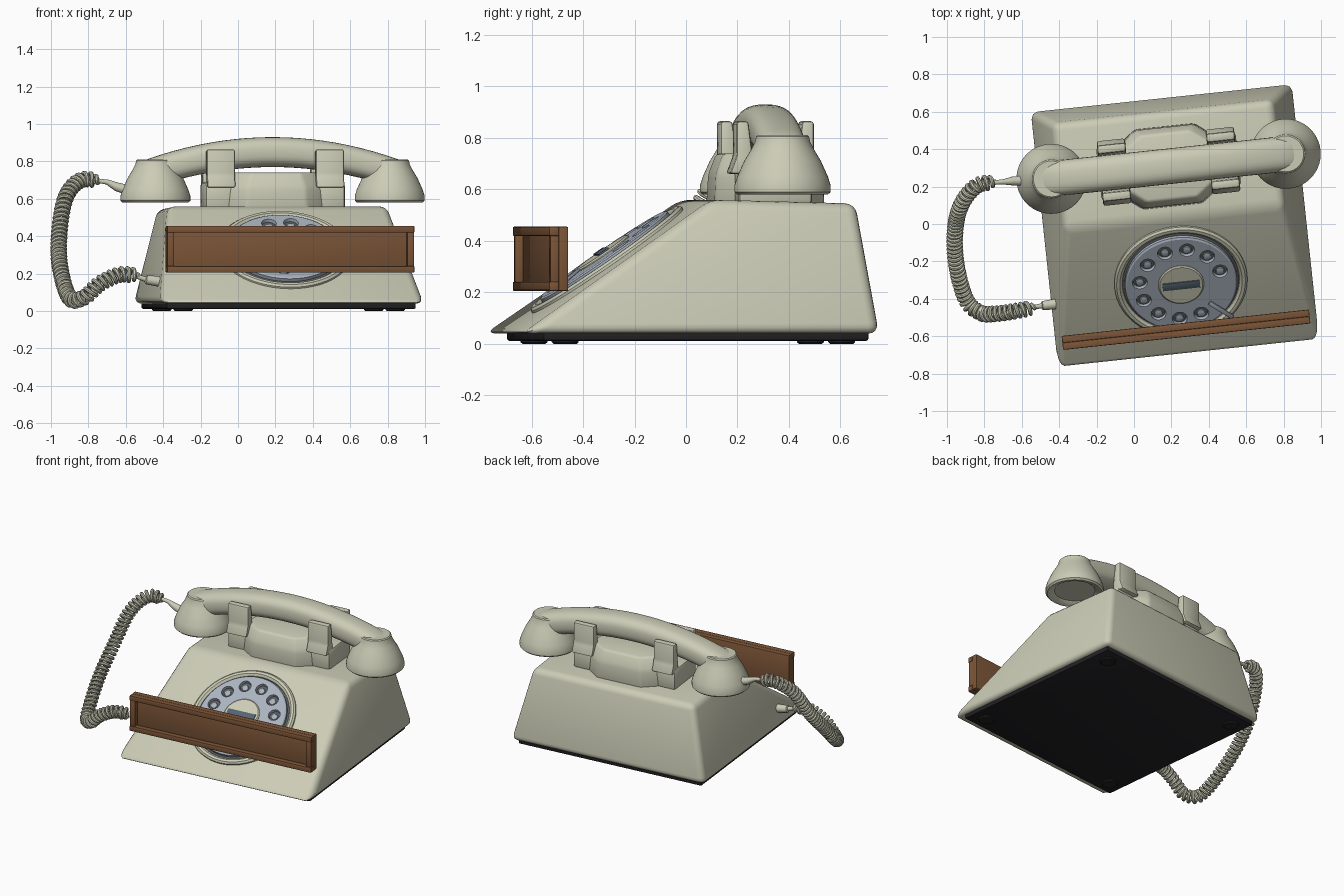
import bpy, bmesh, math
from mathutils import Matrix, Vector

cube = bpy.data.objects.get("Cube")
if cube:
    bpy.data.objects.remove(cube, do_unlink=True)


def material(name, color):
    m = bpy.data.materials.new(name)
    m.use_nodes = True
    m.diffuse_color = (*color, 1)
    bsdf = next(n for n in m.node_tree.nodes if n.type == 'BSDF_PRINCIPLED')
    bsdf.inputs["Base Color"].default_value = (*color, 1)
    return m


CREAM = material("cream plastic", (0.60, 0.60, 0.47))
STEEL = material("blue grey dial", (0.40, 0.45, 0.52))
DARK = material("dark grey", (0.10, 0.11, 0.11))
SLATE = material("slate label", (0.09, 0.13, 0.17))
BLACK = material("black base", (0.016, 0.016, 0.019))
WOOD = material("brown wood", (0.20, 0.09, 0.038))

# The telephone stands turned a little about the vertical
ROOT = Matrix.Translation((0.217, 0.007, 0)) @ Matrix.Rotation(math.radians(6.1), 4, 'Z')
move = Matrix.Translation


def finish(name, bm, mat, matrix=ROOT, smooth=True):
    bmesh.ops.recalc_face_normals(bm, faces=bm.faces)
    bm.transform(matrix)
    mesh = bpy.data.meshes.new(name)
    bm.to_mesh(mesh)
    bm.free()
    mesh.materials.append(mat)
    if smooth:
        mesh.shade_smooth()
        mesh.set_sharp_from_angle(angle=math.radians(35))
    obj = bpy.data.objects.new(name, mesh)
    bpy.context.collection.objects.link(obj)
    return obj


def loft(rings, bm=None):
    """Skin a list of equal-length point rings and cap both ends."""
    bm = bm or bmesh.new()
    loops = [[bm.verts.new(p) for p in ring] for ring in rings]
    n = len(loops[0])
    for a, b in zip(loops, loops[1:]):
        for i in range(n):
            j = (i + 1) % n
            bm.faces.new((a[i], a[j], b[j], b[i]))
    bm.faces.new(loops[0][::-1])
    bm.faces.new(loops[-1])
    return bm


def circle(r, z, n=48, x=0, y=0):
    return [(x + r * math.cos(a), y + r * math.sin(a), z)
            for a in (i * math.tau / n for i in range(n))]


def lathe(name, profile, mat, matrix=ROOT, n=48):
    return finish(name, loft([circle(r, z, n) for r, z in profile]), mat, matrix)


def rounded(bm, width, segments=3):
    bmesh.ops.bevel(bm, geom=bm.edges[:], offset=width, segments=segments,
                    profile=0.5, affect='EDGES', clamp_overlap=True)
    return bm


def rect(x0, x1, y0, y1, z):
    return [(x0, y0, z), (x1, y0, z), (x1, y1, z), (x0, y1, z)]


def box(name, center, size, mat, bevel=0.01, matrix=ROOT):
    x, y, z = (s / 2 for s in size)
    bm = loft([rect(-x, x, -y, y, -z), rect(-x, x, -y, y, z)])
    return finish(name, rounded(bm, bevel, 2), mat, matrix @ move(center))


def tube(name, points, radii, mat, sides=8):
    points = [Vector(p) for p in points]
    rings = []
    for p, t, n, b, i in frames(points):
        r = radii[i] if isinstance(radii, list) else radii
        rings.append([p + r * (n * math.cos(a) + b * math.sin(a))
                      for a in (k * math.tau / sides for k in range(sides))])
    return finish(name, loft(rings), mat, Matrix())


def frames(points):
    n = Vector((0.1, 1, 0.2))
    for i, p in enumerate(points):
        t = (points[min(i + 1, len(points) - 1)] - points[max(i - 1, 0)]).normalized()
        n = (n - t * n.dot(t)).normalized()
        yield p, t, n, t.cross(n), i


# Wedge-shaped housing
body = loft([rect(-0.71, 0.71, -0.72, 0.675, 0.04), rect(-0.59, 0.59, 0.03, 0.595, 0.56)])
for v in body.verts:
    if v.co.z > 0.5 and v.co.y > 0.3:
        v.co.z = 0.545
finish("housing", rounded(body, 0.04, 4), CREAM)

# Base plate and feet
box("base_plate", (0, 0, 0.032), (1.34, 1.27, 0.04), BLACK, 0.008)
for sx in (-1, 1):
    for sy in (-1, 1):
        lathe("foot", [(0.045, 0), (0.052, 0.006), (0.055, 0.02)], BLACK,
              ROOT @ move((sx * 0.57, sy * 0.54, 0)), 24)

# Dial on the sloping front
slope = math.atan2(0.52, 0.75)
DIAL = ROOT @ move((0, -0.313, 0.322)) @ Matrix.Rotation(slope, 4, 'X')
lathe("dial_surround", [(0.358, -0.02), (0.356, 0.01), (0.345, 0.02), (0.328, 0.02),
                        (0.314, 0.008), (0.312, -0.01)], CREAM, DIAL, 64)
lathe("number_plate", [(0.312, -0.01), (0.312, 0.004), (0.305, 0.008)], DARK, DIAL, 64)
dial = finish("finger_wheel", loft([circle(0.3, 0.004, 64), circle(0.3, 0.026, 64),
                                    circle(0.29, 0.032, 64)]), STEEL, DIAL, False)
cutter_bm = bmesh.new()
for k in range(10):
    a = math.radians(15 + 31 * k)
    x, y = 0.222 * math.cos(a), 0.222 * math.sin(a)
    loft([circle(0.036, 0.012, 24, x, y), circle(0.044, 0.05, 24, x, y)], cutter_bm)
    lathe("hole_floor", [(0.037, 0.011), (0.036, 0.015)], DARK, DIAL @ move((x, y, 0)), 24)
    lathe("number_dot", [(0.024, 0.012), (0.02, 0.02), (0.008, 0.023)], STEEL,
          DIAL @ move((x, y - 0.006, 0)), 16)
cutter = finish("hole_cutter", cutter_bm, STEEL, DIAL, False)
cutter.hide_render = True
cutter.hide_viewport = True
cutter.display_type = 'WIRE'
cut = dial.modifiers.new("finger holes", 'BOOLEAN')
cut.operation = 'DIFFERENCE'
cut.solver = 'EXACT'
cut.object = cutter
lathe("dial_hub", [(0.122, 0.02), (0.122, 0.036), (0.115, 0.042)], CREAM, DIAL)
box("hub_label", (0, 0, 0.044), (0.2, 0.045, 0.008), SLATE, 0.001, DIAL)
box("finger_stop", (0.27, 0, 0.045), (0.16, 0.026, 0.014), STEEL, 0.005,
    DIAL @ Matrix.Rotation(math.radians(-43), 4, 'Z'))

# Cradle: faceted centre, side blocks and four prongs
AXIS_Y = 0.303
corner = [(0.30, 0.11), (0.16, 0.215)]
outline = corner + [(-x, y) for x, y in corner[::-1]]
outline += [(-x, -y) for x, y in outline]


def saddle_ring(s, z):
    return [(x * s, AXIS_Y + y * s, z) for x, y in outline]


finish("cradle_centre", rounded(loft([saddle_ring(1, 0.54), saddle_ring(0.97, 0.66),
                                      saddle_ring(0.83, 0.74)]), 0.015, 2), CREAM)
for sx in (-1, 1):
    box("cradle_block", (sx * 0.29, AXIS_Y, 0.615), (0.17, 0.29, 0.15), CREAM, 0.02)
    for sy in (-1, 1):
        w, d = 0.076, 0.023
        bm = loft([rect(-w, w, -0.05, 0.045, 0.66), rect(-w, w, -d, 0.04, 0.73),
                   rect(-w, w, -d, d, 0.865)])
        turn = Matrix.Rotation(math.pi if sy > 0 else 0, 4, 'Z')
        finish("cradle_prong", rounded(bm, 0.012, 2), CREAM,
               ROOT @ move((sx * 0.293, AXIS_Y + sy * 0.128, 0)) @ turn)

# Handset: arched grip with two cups
grip = []
for x, s in ([(-0.715, 0.6), (-0.71, 0.75), (-0.695, 0.89)]
             + [(-0.67 + 1.34 * i / 20, 1) for i in range(21)]
             + [(0.695, 0.89), (0.71, 0.75), (0.715, 0.6)]):
    ring = []
    for k in range(32):
        c, q = math.cos(k * math.tau / 32), math.sin(k * math.tau / 32)
        ring.append((x, AXIS_Y + math.copysign(abs(c) ** 0.75, c) * 0.095 * s,
                     0.85 - 0.26 * x * x + math.copysign(abs(q) ** 0.75, q) * 0.08 * s))
    grip.append(ring)
finish("handset_grip", loft(grip), CREAM)
cup = [(0.13, 0.60), (0.15, 0.585), (0.176, 0.58), (0.187, 0.59), (0.187, 0.615),
       (0.176, 0.65), (0.149, 0.71), (0.122, 0.755), (0.107, 0.785), (0.103, 0.805), (0.096, 0.811)]
for sx in (-1, 1):
    lathe("handset_cup", cup, CREAM, ROOT @ move((sx * 0.63, AXIS_Y, 0)))

# Coiled cord along a smooth path
path = [Vector(p) for p in [
    (-0.74, 0.222, 0.695), (-0.84, 0.205, 0.70), (-0.92, 0.11, 0.61), (-0.955, -0.02, 0.42),
    (-0.952, -0.20, 0.24), (-0.90, -0.40, 0.07), (-0.82, -0.475, 0.075),
    (-0.74, -0.48, 0.145), (-0.63, -0.465, 0.195), (-0.53, -0.445, 0.185)]]
smooth_path = []
for i in range(len(path) - 1):
    a, b = path[i], path[i + 1]
    before, after = path[max(i - 1, 0)], path[min(i + 2, len(path) - 1)]
    for k in range(100):
        t = k / 100
        smooth_path.append(0.5 * (2 * a + (b - before) * t + (2 * before - 5 * a + 4 * b - after) * t * t
                                  + (3 * a - before - 3 * b + after) * t ** 3))
smooth_path.append(path[-1])
even, travelled, step = [smooth_path[0]], 0, 0.0024
for a, b in zip(smooth_path, smooth_path[1:]):
    d = (b - a).length
    while travelled + d >= step * len(even):
        even.append(a.lerp(b, (step * len(even) - travelled) / d))
    travelled += d
coil = []
for p, t, n, b, i in frames(even):
    angle = math.tau * i / 12
    r = 0.034 * min(1, (i + 2) / 16, (len(even) - i + 1) / 16)
    coil.append(p + r * (n * math.cos(angle) + b * math.sin(angle)))
tube("coiled_cord", coil, 0.0115, CREAM)

# Cord ends and strain reliefs
tube("handset_lead", [(-0.58, 0.232, 0.645), (-0.65, 0.23, 0.665), (-0.70, 0.225, 0.69),
                      (-0.75, 0.222, 0.697)], [0.028, 0.024, 0.014, 0.012], CREAM, 12)
tube("housing_lead", [(-0.40, -0.425, 0.155), (-0.49, -0.437, 0.168), (-0.495, -0.438, 0.17),
                      (-0.54, -0.445, 0.185)], [0.03, 0.025, 0.014, 0.012], CREAM, 12)

# Wooden framed board across the front
box("board_back", (0, -0.557, 0.33), (1.33, 0.038, 0.25), WOOD, 0.005)
for s in (-1, 1):
    box("board_rail", (0, -0.594, 0.33 + s * 0.107), (1.33, 0.038, 0.036), WOOD, 0.005)
    box("board_stile", (s * 0.645, -0.592, 0.33), (0.038, 0.034, 0.18), WOOD, 0.004)
